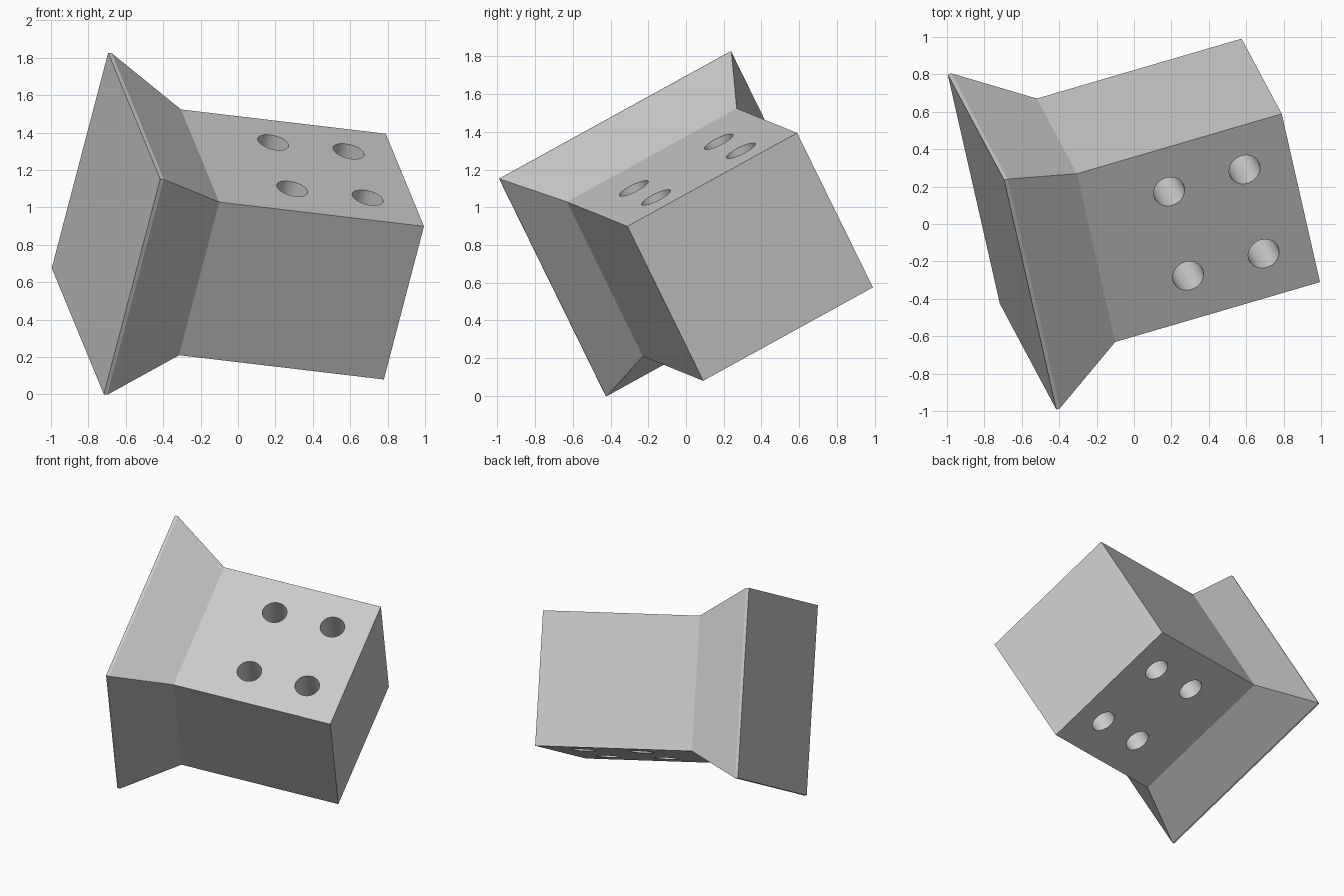
import bpy
import bmesh
from mathutils import Matrix, Vector

default = bpy.data.objects.get("Cube")
if default:
    bpy.data.objects.remove(default, do_unlink=True)

# One plain grey for the whole part
grey = bpy.data.materials.new("plain grey")
grey.use_nodes = True
grey.diffuse_color = (0.6, 0.6, 0.6, 1)
grey.node_tree.nodes["Principled BSDF"].inputs["Base Color"].default_value = (0.6, 0.6, 0.6, 1)

# Tilted frame: local x runs along the block, local z along the holes
x_axis = Vector((0.954, 0.279, -0.113)).normalized()
y_axis = Vector((-0.196, 0.859, 0.473))
z_axis = x_axis.cross(y_axis).normalized()
y_axis = z_axis.cross(x_axis)
frame = Matrix((x_axis, y_axis, z_axis)).transposed().to_4x4()
frame.translation = (-0.31, 0.02, 0.867)

LENGTH, WIDTH, HEIGHT, FLARE = 1.148, 1.047, 0.937, 0.19


def make_object(name, bm):
    bmesh.ops.recalc_face_normals(bm, faces=bm.faces)
    mesh = bpy.data.meshes.new(name)
    bm.to_mesh(mesh)
    bm.free()
    mesh.materials.append(grey)
    obj = bpy.data.objects.new(name, mesh)
    obj.matrix_world = frame
    bpy.context.collection.objects.link(obj)
    return obj


# Block with a flared end and thin rim, lofted from rectangular sections
bm = bmesh.new()
rings = []
for x, grow in ((-0.415, FLARE), (-0.395, FLARE), (0, 0), (LENGTH, 0)):
    hy, hz = WIDTH / 2 + grow, HEIGHT / 2 + grow
    rings.append([bm.verts.new((x, sy * hy, sz * hz))
                  for sy, sz in ((-1, -1), (1, -1), (1, 1), (-1, 1))])
for a, b in zip(rings, rings[1:]):
    for i in range(4):
        j = (i + 1) % 4
        bm.faces.new((a[i], a[j], b[j], b[i]))
bm.faces.new(rings[0])
bm.faces.new(rings[-1])
block = make_object("flared_block", bm)

# Four through holes
bm = bmesh.new()
for x in (LENGTH - 0.685, LENGTH - 0.262):
    for y in (-WIDTH / 4, WIDTH / 4):
        bmesh.ops.create_cone(bm, cap_ends=True, segments=48, radius1=0.085,
                              radius2=0.085, depth=HEIGHT + 0.2,
                              matrix=Matrix.Translation((x, y, 0)))
cutter = make_object("hole_cutter", bm)
cutter.hide_render = True

bpy.context.view_layer.update()
cut = block.modifiers.new("holes", 'BOOLEAN')
cut.operation = 'DIFFERENCE'
cut.solver = 'EXACT'
cut.object = cutter

# Bake the cut, drop the cutter, and smooth the hole walls only
for obj in bpy.context.selected_objects:
    obj.select_set(False)
block.select_set(True)
bpy.context.view_layer.objects.active = block
bpy.ops.object.modifier_apply(modifier=cut.name)
bpy.data.objects.remove(cutter, do_unlink=True)
bpy.ops.object.shade_smooth_by_angle(angle=0.35)
